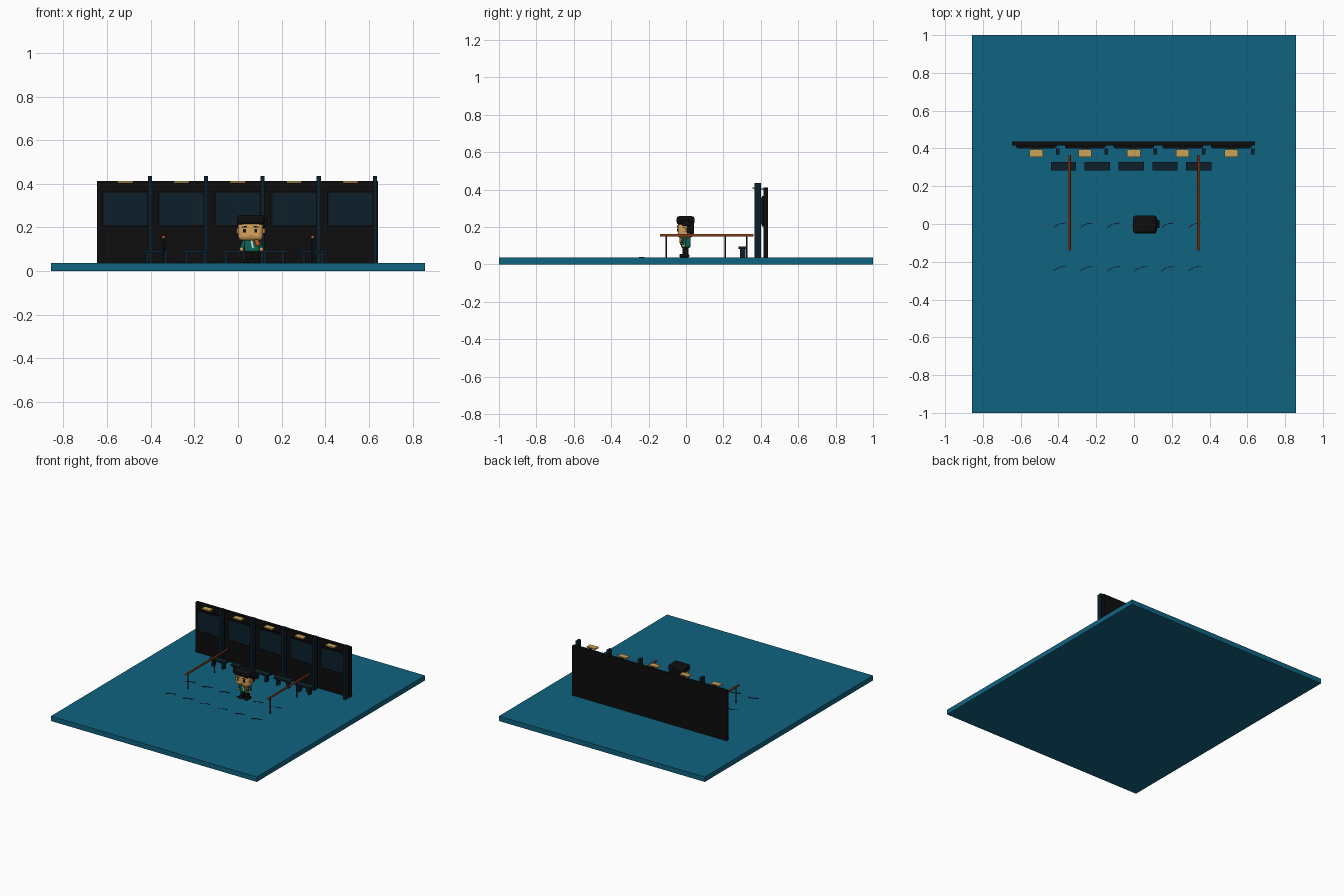
import bpy
import math
from mathutils import Vector

if "Cube" in bpy.data.objects:
    bpy.data.objects.remove(bpy.data.objects["Cube"])


def mat(name, rgb):
    m = bpy.data.materials.new(name)
    m.diffuse_color = (*rgb, 1)
    m.use_nodes = True
    m.node_tree.nodes["Principled BSDF"].inputs["Base Color"].default_value = m.diffuse_color
    return m


BLUE = mat("floor blue", (0.005, 0.125, 0.22))
BLACK = mat("black", (0.004, 0.004, 0.004))
NAVY = mat("dark navy", (0.004, 0.014, 0.023))
GOLD = mat("lamp gold", (0.60, 0.36, 0.09))
RUST = mat("rust", (0.26, 0.05, 0.010))
SKIN = mat("skin", (0.68, 0.38, 0.11))
TEAL = mat("teal cloth", (0.004, 0.13, 0.10))
CREAM = mat("cream", (0.75, 0.70, 0.55))
ORANGE = mat("orange", (0.55, 0.10, 0.015))


def box(name, x, y, z, m, bevel=0.0, tilt=0.0):
    """Box from (min, max) ranges, optionally bevelled and tilted about y."""
    r = (x, y, z)
    bpy.ops.mesh.primitive_cube_add(size=1, location=[(a + b) / 2 for a, b in r])
    o = bpy.context.object
    o.name = name
    o.scale = [b - a for a, b in r]
    bpy.ops.object.transform_apply(location=False, rotation=False, scale=True)
    o.rotation_euler.y = tilt
    o.data.materials.append(m)
    if bevel:
        b = o.modifiers.new("bevel", "BEVEL")
        b.width = bevel
        b.segments = 3
        bpy.ops.object.shade_smooth_by_angle()
    return o


def around(c, half):
    return (c - half, c + half)


def rod(name, a, b, radius, m, sides=12):
    a, b = Vector(a), Vector(b)
    d = b - a
    bpy.ops.mesh.primitive_cylinder_add(vertices=sides, radius=radius,
                                        depth=d.length, location=(a + b) / 2)
    o = bpy.context.object
    o.name = name
    o.rotation_euler = d.to_track_quat("Z", "Y").to_euler()
    o.data.materials.append(m)
    bpy.ops.object.shade_smooth_by_angle()
    return o


F = 0.037  # floor level

# Floor slab and wall
box("floor_slab", (-0.857, 0.857), (-1, 1), (0, F), BLUE)
box("wall", (-0.645, 0.641), (0.415, 0.438), (F, 0.412), BLACK)

# Wall bays: window, post and lamp
for i in range(5):
    cx = -0.517 + i * 0.258
    box("window_frame", around(cx, 0.107), (0.406, 0.416), (0.203, 0.367), BLACK)
    box("window_pane", around(cx, 0.100), (0.401, 0.408), (0.212, 0.359), NAVY)
    box("wall_post", around(cx + 0.113, 0.0095), (0.367, 0.401), (F, 0.435), NAVY)
    box("lamp_shade", around(cx, 0.035), (0.355, 0.395), (0.403, 0.412), GOLD)
    box("lamp_arm", around(cx, 0.012), (0.390, 0.418), (0.400, 0.406), BLACK)

# Benches
for i in range(5):
    cx = -0.373 + i * 0.179
    box("bench_seat", around(cx, 0.067), (0.282, 0.328), (0.083, 0.096), NAVY)
    for s in (-1, 1):
        box("bench_leg", around(cx + s * 0.042, 0.008), (0.290, 0.317), (F, 0.084), NAVY)

# Handrails
for s in (-1, 1):
    x = s * 0.342
    rod("handrail", (x, -0.135, 0.156), (x, 0.362, 0.156), 0.0075, RUST)
    rod("handrail_end", (x, -0.139, 0.156), (x, -0.134, 0.156), 0.0072, ORANGE)
    for y in (-0.105, 0.21, 0.325):
        rod("handrail_leg", (x, y, F), (x, y, 0.152), 0.0045, NAVY, 8)

# Bent dashes marked on the floor
for y in (0.0, -0.23):
    for i in range(6):
        cx = -0.395 + i * 0.143
        for dx, dy, length, turn in ((-0.018, -0.010, 0.034, 0.6), (0.018, 0.003, 0.036, 0.1)):
            o = box("floor_mark", around(cx + dx, length / 2), around(y + dy, 0.0022),
                    (F - 0.001, F + 0.0025), NAVY)
            o.rotation_euler.z = turn

# Figure: shoes, legs and coat
FX = 0.062
for s in (-1, 1):
    box("figure_shoe", around(FX + s * 0.023, 0.017), (-0.036, 0.018), (F, 0.056), BLACK, 0.008)
    box("figure_leg", around(FX + s * 0.018, 0.013), (-0.020, 0.014), (0.05, 0.100), BLACK, 0.005)
    rod("figure_arm", (FX + s * 0.030, -0.004, 0.148), (FX + s * 0.044, -0.012, 0.105), 0.009, TEAL)
    bpy.ops.mesh.primitive_uv_sphere_add(segments=12, ring_count=8, radius=0.010,
                                         location=(FX + s * 0.045, -0.013, 0.100))
    hand = bpy.context.object
    hand.name = "figure_hand"
    hand.data.materials.append(SKIN)
    bpy.ops.object.shade_smooth_by_angle()
box("figure_coat", around(FX + 0.002, 0.035), (-0.028, 0.024), (0.088, 0.155), TEAL, 0.010)
box("coat_stripe", around(FX + 0.003, 0.004), (-0.031, -0.025), (0.105, 0.142), CREAM, tilt=-0.2)
box("figure_scarf", around(FX + 0.026, 0.010), (-0.036, -0.022), (0.115, 0.150), ORANGE, 0.003, -0.35)

# Head, hair, ears and face
box("figure_head", around(FX - 0.004, 0.057), (-0.044, 0.036), (0.140, 0.243), SKIN, 0.020)
box("hair_cap", around(FX - 0.004, 0.063), (-0.050, 0.045), (0.212, 0.258), BLACK, 0.014)
box("hair_back", around(FX - 0.004, 0.060), (0.000, 0.044), (0.160, 0.235), BLACK, 0.012)
box("hair_tuft", around(FX + 0.062, 0.010), (-0.022, 0.022), (0.205, 0.235), BLACK, 0.006)
for s in (-1, 1):
    box("figure_ear", around(FX - 0.004 + s * 0.060, 0.006), (-0.020, 0.002), (0.172, 0.196), SKIN, 0.004)
    x = FX - 0.006 + s * 0.026
    box("figure_eye", around(x, 0.006), (-0.0475, -0.042), (0.176, 0.192), BLACK)
    box("figure_eyebrow", around(x, 0.012), (-0.0475, -0.042), (0.200, 0.206), BLACK, tilt=s * 0.12)
box("figure_mouth", around(FX - 0.004, 0.009), (-0.0465, -0.042), (0.160, 0.164), ORANGE)
